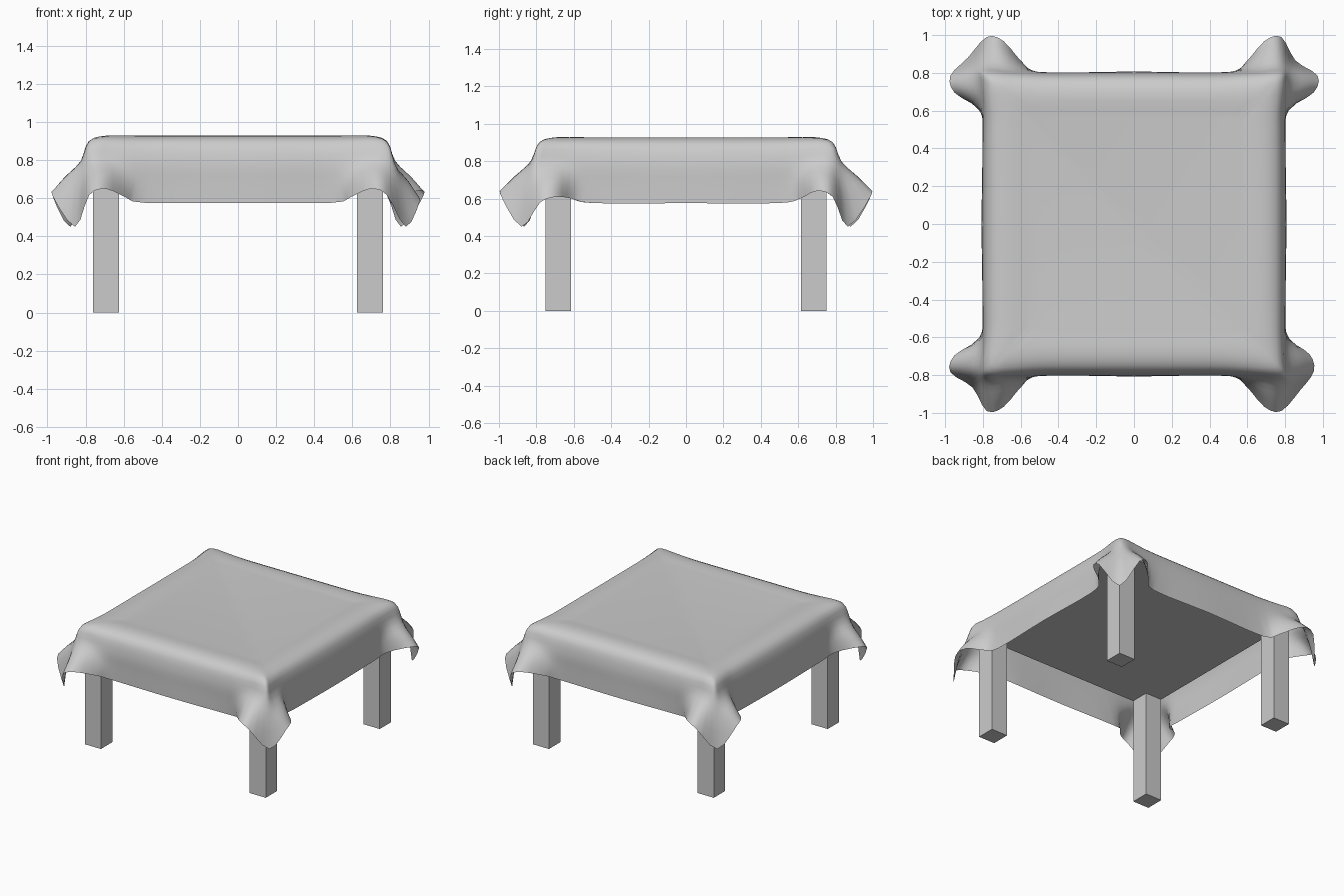
import bpy, bmesh
from mathutils import Vector

cube = bpy.data.objects.get("Cube")
if cube:
    bpy.data.objects.remove(cube, do_unlink=True)

grey = bpy.data.materials.new("plain grey")
grey.use_nodes = True
grey.diffuse_color = (0.6, 0.6, 0.6, 1)
grey.node_tree.nodes["Principled BSDF"].inputs["Base Color"].default_value = (0.6, 0.6, 0.6, 1)


def finish(name, bm):
    bmesh.ops.recalc_face_normals(bm, faces=bm.faces)
    mesh = bpy.data.meshes.new(name)
    bm.to_mesh(mesh)
    bm.free()
    obj = bpy.data.objects.new(name, mesh)
    bpy.context.collection.objects.link(obj)
    mesh.materials.append(grey)
    return obj


def box(name, low, high):
    bm = bmesh.new()
    bmesh.ops.create_cube(bm, size=1)
    low, high = Vector(low), Vector(high)
    for v in bm.verts:
        v.co = (low + high) / 2 + v.co * (high - low)
    return finish(name, bm)


# Table: a board flush with four square legs
box("table_board", (-0.76, -0.755, 0.8), (0.76, 0.75, 0.89))
for sx, side in ((1, "left"), (-1, "right")):
    for sy, end in ((-1, "front"), (1, "back")):
        a, b = Vector((sx * 0.625, sy * 0.615, 0)), Vector((sx * 0.76, sy * 0.752, 0.8))
        box(f"{end}_{side}_leg", [min(p) for p in zip(a, b)], [max(p) for p in zip(a, b)])

# Cloth rings from top to hem: (out, along, height) at the side, the fold's
# foot, its shoulder, the two ends of its crest, and the corner
rings = [
    [(0.57, 0, 0.922), (0.57, 0.40, 0.922), (0.57, 0.47, 0.922), (0.57, 0.52, 0.922), (0.57, 0.55, 0.922), (0.56, 0.56, 0.922)],
    [(0.69, 0, 0.927), (0.69, 0.42, 0.927), (0.69, 0.53, 0.927), (0.69, 0.61, 0.928), (0.69, 0.66, 0.928), (0.68, 0.68, 0.928)],
    [(0.772, 0, 0.89), (0.772, 0.42, 0.89), (0.772, 0.57, 0.892), (0.78, 0.67, 0.897), (0.782, 0.73, 0.90), (0.778, 0.778, 0.898)],
    [(0.803, 0, 0.79), (0.80, 0.43, 0.79), (0.80, 0.59, 0.79), (0.815, 0.69, 0.80), (0.825, 0.76, 0.795), (0.815, 0.815, 0.79)],
    [(0.806, 0, 0.68), (0.80, 0.45, 0.68), (0.81, 0.59, 0.69), (0.895, 0.695, 0.715), (0.91, 0.78, 0.69), (0.855, 0.855, 0.63)],
    [(0.808, 0, 0.576), (0.80, 0.49, 0.576), (0.825, 0.61, 0.60), (0.95, 0.695, 0.64), (0.972, 0.785, 0.61), (0.88, 0.88, 0.45)],
]


def curve(points, steps, closed):
    """Smooth path through the points."""
    n, result = len(points), []
    for i in range(n if closed else n - 1):
        ids = [i - 1, i, i + 1, i + 2]
        a, b, c, d = [points[k % n] if closed else points[min(max(k, 0), n - 1)] for k in ids]
        for s in range(steps):
            t = s / steps
            result.append(b + (c - a) * t / 2 + (2 * a - 5 * b + 4 * c - d) * t * t / 2
                          + (3 * b - a - 3 * c + d) * t ** 3 / 2)
    return result if closed else result + [points[-1]]


def full_ring(half, hang):
    """Carry half a corner round all four sides, varying the folds."""
    loop = []
    for q in range(4):
        x_half, y_half = ([Vector(p) for p in half] for _ in range(2))
        # Front and back folds are wider and stand out further
        y_half[2] += Vector((0.03, -0.02, 0.005)) * hang
        for p in y_half[3:5]:
            p += Vector((0.018, -0.005, 0.008)) * hang
        # One fold hangs lower than the rest
        if q == 3:
            for p in x_half[3:5]:
                p += Vector((-0.02, -0.005, -0.03)) * hang
        first, second = (x_half, y_half) if q % 2 == 0 else (y_half, x_half)
        # Alternate corners are pinched further inward
        if q % 2 == 0:
            first[-1] -= Vector((0.025, 0.015, 0)) * hang
        other = [Vector((p.y, p.x, p.z)) for p in reversed(second[1:-1])]
        for p in first + other:
            x, y = ((p.x, p.y), (-p.y, p.x), (-p.x, -p.y), (p.y, -p.x))[q]
            loop.append(Vector((x, y, p.z)))
    return curve(loop, 3, True)


loops = [full_ring(r, (i / (len(rings) - 1)) ** 2) for i, r in enumerate(rings)]
columns = [curve(list(col), 3, False) for col in zip(*loops)]

# Cloth: one thin draped sheet
bm = bmesh.new()
grid = [[bm.verts.new(p) for p in col] for col in columns]
for i, col in enumerate(grid):
    nxt = grid[(i + 1) % len(grid)]
    for j in range(len(col) - 1):
        bm.faces.new((col[j], col[j + 1], nxt[j + 1], nxt[j]))
bm.faces.new([col[0] for col in grid])
cloth = finish("tablecloth", bm)
for poly in cloth.data.polygons:
    poly.use_smooth = True
